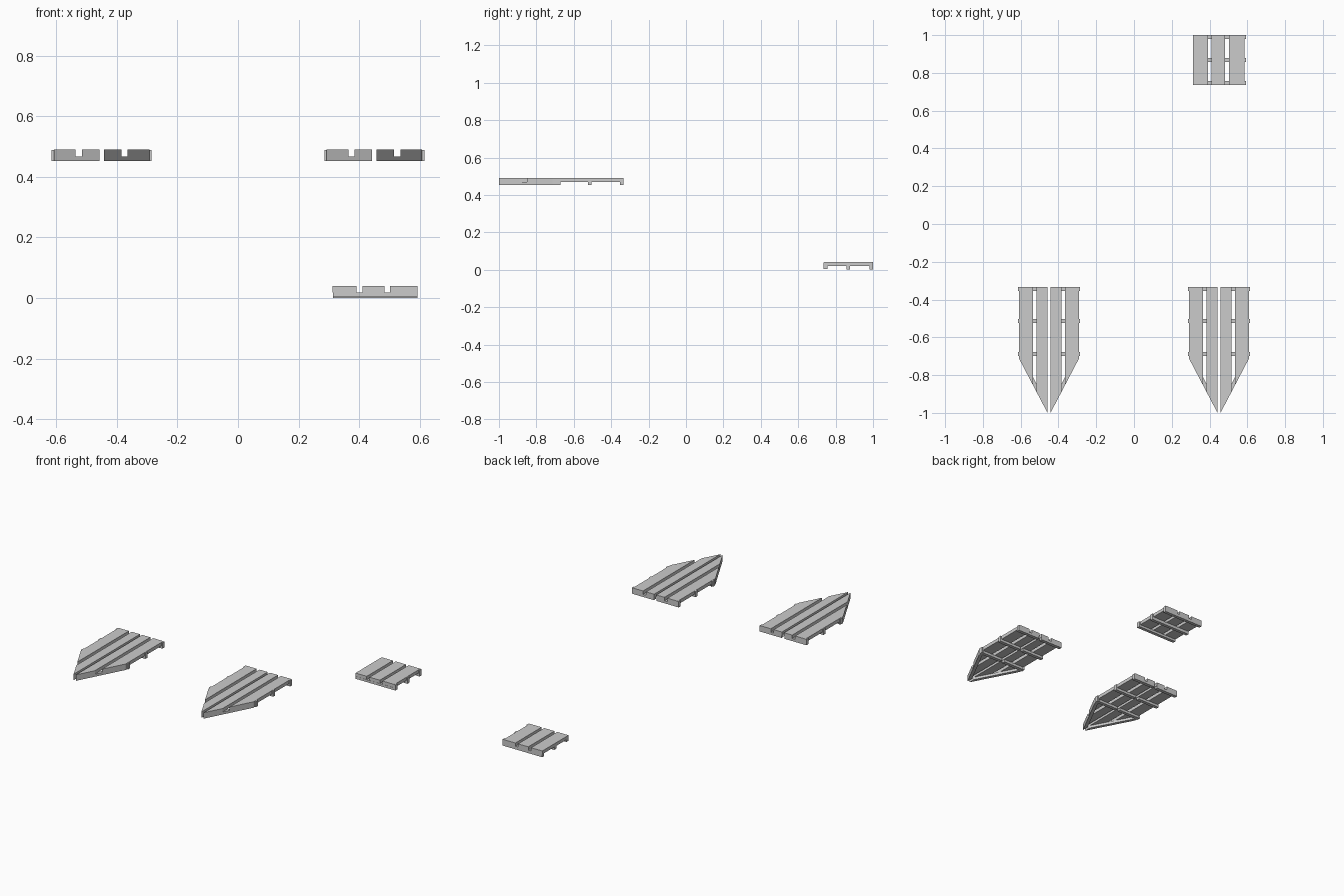
import bpy, bmesh

if "Cube" in bpy.data.objects:
    bpy.data.objects.remove(bpy.data.objects["Cube"])


def prism(name, pts, z0, z1):
    """Extrude a plan outline from z0 to z1."""
    bm = bmesh.new()
    face = bm.faces.new([bm.verts.new((x, y, z0)) for x, y in pts])
    ext = bmesh.ops.extrude_face_region(bm, geom=[face])
    for v in ext["geom"]:
        if isinstance(v, bmesh.types.BMVert):
            v.co.z = z1
    bmesh.ops.recalc_face_normals(bm, faces=bm.faces)
    me = bpy.data.meshes.new(name)
    bm.to_mesh(me)
    bm.free()
    ob = bpy.data.objects.new(name, me)
    bpy.context.collection.objects.link(ob)
    return ob


def box(name, x0, x1, y0, y1, z0, z1):
    return prism(name, [(x0, y0), (x1, y0), (x1, y1), (x0, y1)], z0, z1)


# Small square platform at the back
for x0, x1 in ((0.312, 0.391), (0.411, 0.483), (0.502, 0.585)):
    box("square_deck_board", x0, x1, 0.737, 1.0, 0.019, 0.04)
for y, z in ((0.736, 0.004), (0.858, 0.0), (0.98, 0.0)):
    box("square_joist", 0.313, 0.585, y, y + 0.02, z, 0.019)
    box("square_joist_end", 0.585, 0.593, y, y + 0.02, z, 0.039)

# Pointed platforms: two mirrored halves each
Z0, ZM, Z1, BACK = 0.452, 0.468, 0.49, -0.333


def slope(u):
    return -1.0 + 1.91 * (u - 0.008)


for cx in (-0.45, 0.45):
    for s in (-1, 1):
        def plan(pts):
            return [(cx + s * u, y) for u, y in pts]

        # Deck boards with slanted front ends
        for a, b in ((0.008, 0.065), (0.086, 0.158)):
            prism("pointed_deck_board", plan([(a, BACK), (b, BACK), (b, slope(b)), (a, slope(a))]), ZM, Z1)
        # Cross joists with raised outer ends
        for y in (-0.354, -0.525, -0.699):
            prism("pointed_joist", plan([(0.01, y), (0.158, y), (0.158, y + 0.021), (0.01, y + 0.021)]), Z0, ZM)
            prism("pointed_joist_end", plan([(0.158, y), (0.165, y), (0.165, y + 0.021), (0.158, y + 0.021)]), Z0, Z1 - 0.001)
        # Diagonal edge batten
        a, b, t = 0.008, 0.158, 0.043
        prism("diagonal_batten", plan([(a, slope(a)), (b, slope(b)), (b, slope(b) + t), (a, slope(a) + t)]), Z0, ZM)
